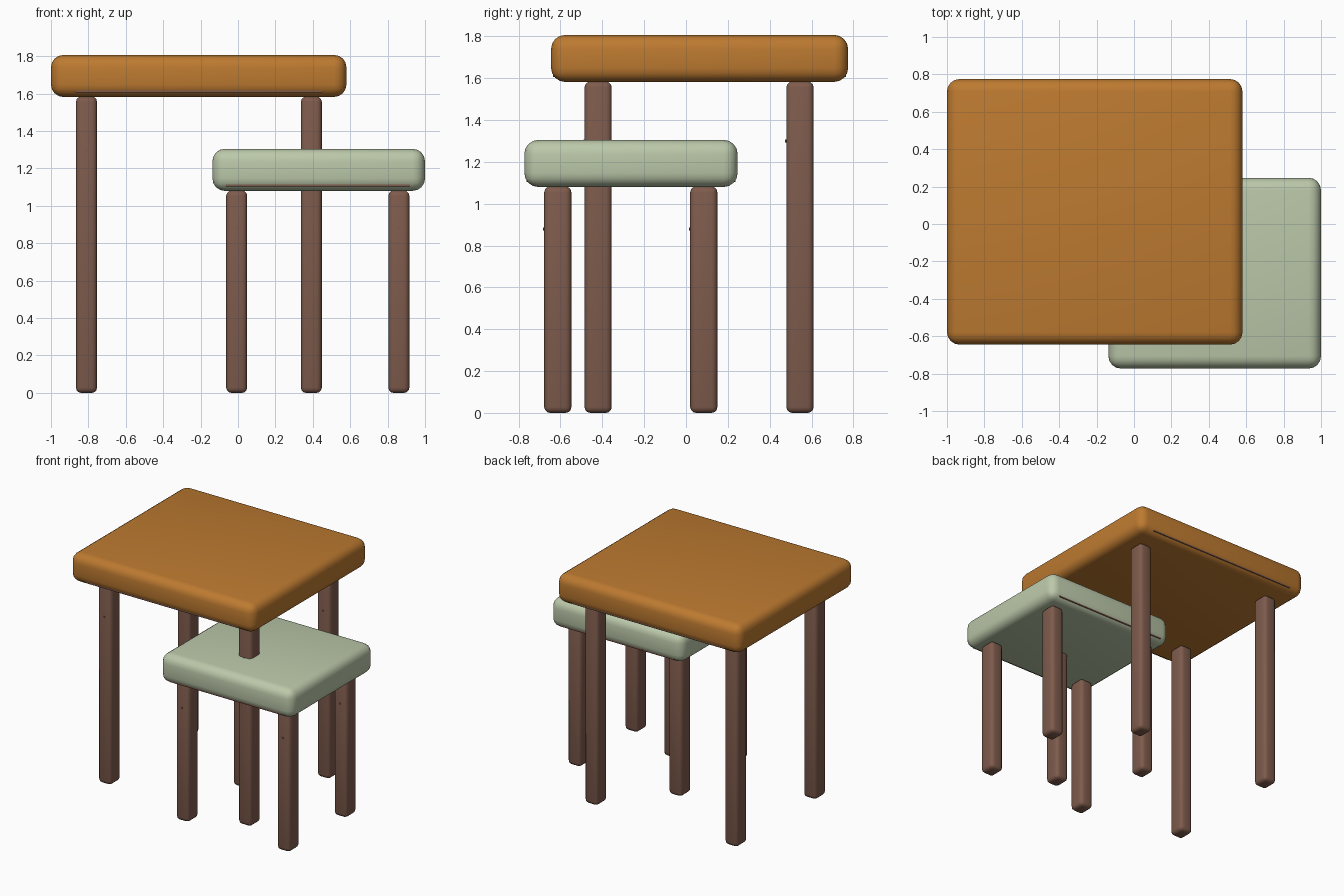
import bpy, bmesh
from mathutils import Matrix, Vector

if "Cube" in bpy.data.objects:
    bpy.data.objects.remove(bpy.data.objects["Cube"])


def material(name, rgb):
    m = bpy.data.materials.new(name)
    m.diffuse_color = (*rgb, 1.0)
    m.use_nodes = True
    m.node_tree.nodes["Principled BSDF"].inputs["Base Color"].default_value = m.diffuse_color
    return m


ORANGE = material("orange wood", (0.51, 0.195, 0.030))
GREEN = material("pale green", (0.50, 0.58, 0.40))
BROWN = material("brown wood", (0.210, 0.105, 0.073))


def box(name, lo, hi, mat, bevel=0.0, segments=3):
    """Rounded box between two opposite corners."""
    lo, hi = Vector(lo), Vector(hi)
    bm = bmesh.new()
    bmesh.ops.create_cube(bm, size=1.0)
    bmesh.ops.scale(bm, vec=hi - lo, verts=bm.verts)
    if bevel:
        bmesh.ops.bevel(bm, geom=bm.edges[:], offset=bevel, segments=segments,
                        profile=0.5, affect='EDGES')
        for f in bm.faces:
            f.smooth = True
    me = bpy.data.meshes.new(name)
    bm.to_mesh(me)
    bm.free()
    me.materials.append(mat)
    ob = bpy.data.objects.new(name, me)
    ob.location = (lo + hi) / 2
    bpy.context.collection.objects.link(ob)
    return ob


def peg(name, centre):
    """Tiny round peg on the front of a leg."""
    bm = bmesh.new()
    bmesh.ops.create_cone(bm, cap_ends=True, segments=12, radius1=0.007,
                          radius2=0.007, depth=0.012,
                          matrix=Matrix.Rotation(1.5708, 4, 'X'))
    me = bpy.data.meshes.new(name)
    bm.to_mesh(me)
    bm.free()
    me.materials.append(BROWN)
    ob = bpy.data.objects.new(name, me)
    ob.location = centre
    bpy.context.collection.objects.link(ob)


def table(name, lo, hi, mat, leg_x, leg_y, peg_z):
    # rounded slab top
    box(name + "_top", lo, hi, mat, bevel=0.067, segments=4)
    # four rounded square legs with a small peg each
    hx, hy = 0.056, 0.065
    for sx, x in zip(("left", "right"), leg_x):
        for sy, y in zip(("front", "back"), leg_y):
            tag = f"{name}_{sy}_{sx}"
            box(tag + "_leg", (x - hx, y - hy, 0), (x + hx, y + hy, lo[2] + 0.002),
                BROWN, bevel=0.028)
            peg(tag + "_peg", (x, y - hy, peg_z))
    # thin rails just showing through the lower edge of the top
    z = lo[2] + 0.03
    for side, y0, y1 in (("front", lo[1] + 0.010, lo[1] + 0.03),
                         ("back", hi[1] - 0.03, hi[1] - 0.010)):
        box(f"{name}_{side}_rail", (leg_x[0] - hx, y0, z - 0.006),
            (leg_x[1] + hx, y1, z + 0.004), BROWN)


table("tall_table", (-1.0, -0.645, 1.582), (0.58, 0.775, 1.807), ORANGE,
      (-0.81, 0.392), (-0.42, 0.545), 1.30)
table("low_table", (-0.137, -0.773, 1.08), (1.0, 0.247, 1.305), GREEN,
      (-0.007, 0.86), (-0.613, 0.085), 0.88)
